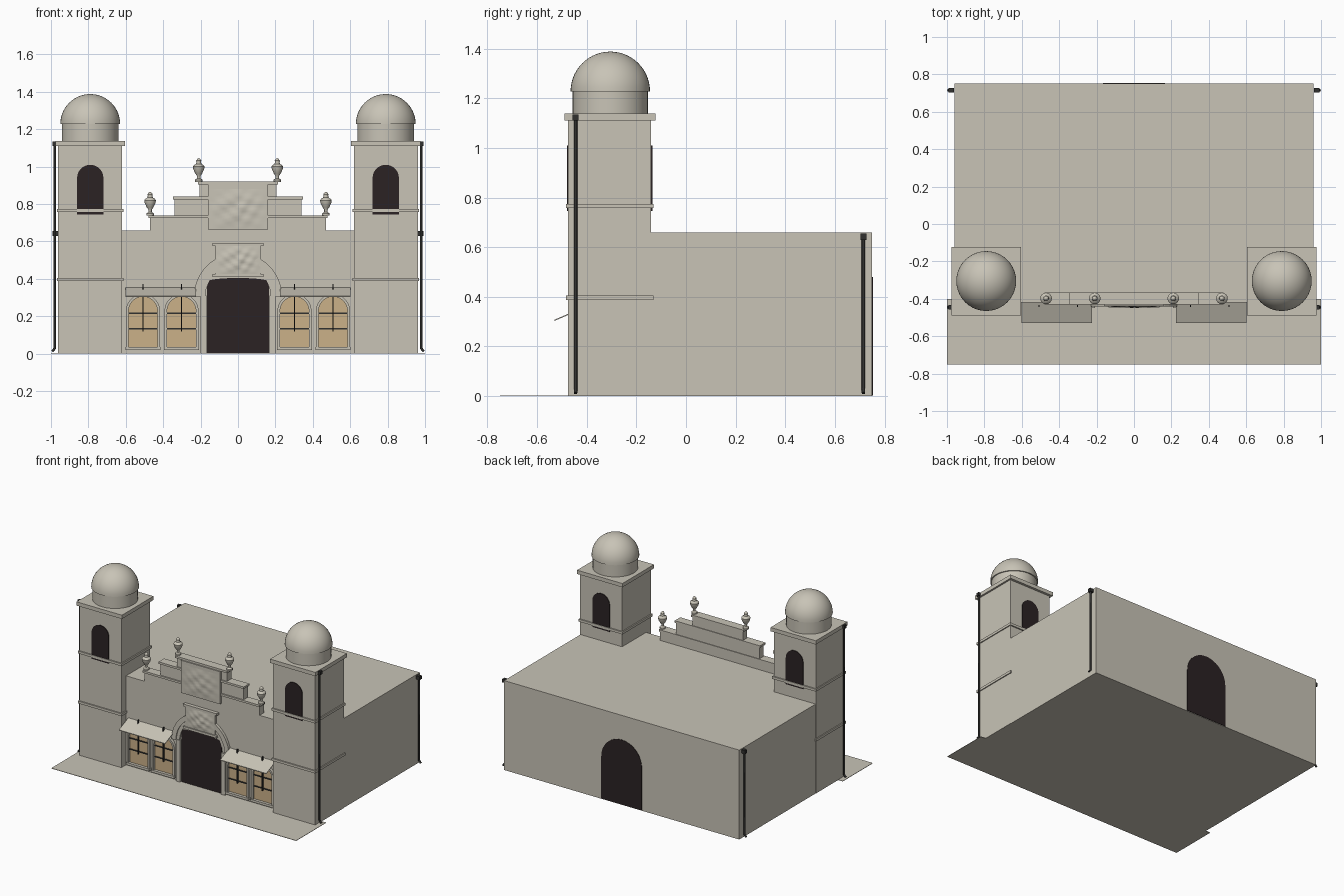
import bpy, bmesh
from math import sin, cos, pi, radians
from mathutils import Vector

cube = bpy.data.objects.get("Cube")
if cube:
    bpy.data.objects.remove(cube, do_unlink=True)


def material(name, rgb):
    m = bpy.data.materials.new(name)
    m.use_nodes = True
    m.diffuse_color = (*rgb, 1)
    m.node_tree.nodes["Principled BSDF"].inputs["Base Color"].default_value = (*rgb, 1)
    return m


STONE = material("pale stone", (0.58, 0.55, 0.47))
DARK = material("dark opening", (0.024, 0.016, 0.017))
GLASS = material("tan glass", (0.60, 0.44, 0.25))
METAL = material("dark metal", (0.03, 0.03, 0.028))


def finish(name, bm, mat, smooth=False):
    bmesh.ops.recalc_face_normals(bm, faces=bm.faces)
    mesh = bpy.data.meshes.new(name)
    bm.to_mesh(mesh)
    bm.free()
    mesh.materials.append(mat)
    ob = bpy.data.objects.new(name, mesh)
    bpy.context.scene.collection.objects.link(ob)
    if smooth:
        bpy.ops.object.select_all(action='DESELECT')
        ob.select_set(True)
        bpy.context.view_layer.objects.active = ob
        bpy.ops.object.shade_smooth_by_angle(angle=radians(35))
    return ob


def box(name, x, y, z, mat=STONE):
    bm = bmesh.new()
    bmesh.ops.create_cube(bm, size=1)
    for v in bm.verts:
        v.co = [r[0] + (c + 0.5) * (r[1] - r[0]) for r, c in zip((x, y, z), v.co)]
    return finish(name, bm, mat)


def slab(name, outline, y, mat=STONE):
    """Extrude an x-z outline between two depths."""
    bm = bmesh.new()
    face = bm.faces.new([bm.verts.new((px, y[0], pz)) for px, pz in outline])
    ext = bmesh.ops.extrude_face_region(bm, geom=[face])["geom"]
    moved = [g for g in ext if isinstance(g, bmesh.types.BMVert)]
    bmesh.ops.translate(bm, verts=moved, vec=(0, y[1] - y[0], 0))
    return finish(name, bm, mat)


def arc(cx, cz, r, n=24, rise=1.0):
    return [(cx + r * cos(pi * i / n), cz + rise * r * sin(pi * i / n)) for i in range(n + 1)]


def arch(cx, r, z0, top):
    """Round-headed opening outline."""
    return [(cx - r, z0), (cx + r, z0)] + arc(cx, top - r, r)


def arch_frame(cx, r, width, z0, top):
    """Open-bottomed band around a round-headed opening."""
    spring = top - r
    outer = [(cx + r + width, z0)] + arc(cx, spring, r + width) + [(cx - r - width, z0)]
    inner = [(cx + r, z0)] + arc(cx, spring, r) + [(cx - r, z0)]
    return outer + inner[::-1]


def lathe(name, profile, at, segments, mat=STONE):
    bm = bmesh.new()
    vs = [bm.verts.new((r, 0, z)) for r, z in profile]
    edges = [bm.edges.new(p) for p in zip(vs, vs[1:])]
    bmesh.ops.spin(bm, geom=vs + edges, cent=(0, 0, 0), axis=(0, 0, 1),
                   angle=2 * pi, steps=segments)
    bmesh.ops.remove_doubles(bm, verts=bm.verts, dist=0.0004)
    bmesh.ops.translate(bm, verts=bm.verts, vec=at)
    return finish(name, bm, mat, True)


def pipe(name, points, radius):
    curve = bpy.data.curves.new(name, 'CURVE')
    curve.dimensions = '3D'
    curve.bevel_depth = radius
    curve.bevel_resolution = 2
    curve.use_fill_caps = True
    spline = curve.splines.new('POLY')
    spline.points.add(len(points) - 1)
    for p, co in zip(spline.points, points):
        p.co = (*co, 1)
    curve.materials.append(METAL)
    ob = bpy.data.objects.new(name, curve)
    bpy.context.scene.collection.objects.link(ob)


def relief(name, x, z, y, depth):
    """Carved panel with a soft rippled surface."""
    bm = bmesh.new()
    bmesh.ops.create_grid(bm, x_segments=24, y_segments=14, size=0.5)
    for v in bm.verts:
        u, w = v.co.x, v.co.y
        edge = (1 - 4 * u * u) * (1 - 4 * w * w)
        bump = depth * edge * (0.5 + 0.5 * sin(19 * u + 5 * w) * cos(17 * w - 7 * abs(u)))
        v.co = (x[0] + (u + 0.5) * (x[1] - x[0]), y - bump, z[0] + (w + 0.5) * (z[1] - z[0]))
    return finish(name, bm, STONE, True)


FACE = -0.42

# Hall and forecourt
box("hall", (-0.96, 0.96), (FACE, 0.75), (0, 0.66))
box("forecourt", (-1, 1), (-0.75, -0.40), (0, 0.003))
slab("back_door", arch(0, 0.165, 0.003, 0.48), (0.745, 0.753), DARK)

# Main doorway, its arch and the plaque above
slab("front_door", [(-0.165, 0.003), (0.165, 0.003)] + arc(0, 0.385, 0.165, rise=0.12),
     (FACE - 0.006, FACE + 0.002), DARK)
slab("tympanum", arc(0, 0.385, 0.165, rise=0.12) + arc(0, 0.31, 0.19)[4:-4][::-1],
     (FACE - 0.01, FACE))
for i, (r, w, d) in enumerate(((0.20, 0.035, 0.02), (0.175, 0.025, 0.012))):
    slab(f"door_arch_{i}", arch_frame(0, r, w, 0.305, 0.305 + r), (FACE - d, FACE))
box("plaque", (-0.12, 0.12), (FACE - 0.018, FACE), (0.42, 0.58))
relief("plaque_carving", (-0.12, 0.12), (0.42, 0.58), FACE - 0.019, 0.012)
for z in (0.41, 0.575):
    box("plaque_rail", (-0.137, 0.137), (FACE - 0.026, FACE), (z, z + 0.017))

# Stepped parapet with caps
for i, (half, z0, z1) in enumerate(((0.47, 0.66, 0.74), (0.34, 0.74, 0.84), (0.205, 0.84, 0.92))):
    box(f"parapet_step_{i}", (-half, half), (-0.42, -0.37), (z0, z1))
    box(f"parapet_cap_{i}", (-half - 0.008, half + 0.008), (-0.43, -0.365), (z1 - 0.015, z1))
box("parapet_panel", (-0.16, 0.16), (-0.438, -0.40), (0.665, 0.905))
relief("parapet_carving", (-0.155, 0.155), (0.67, 0.88), -0.439, 0.01)

URN = [(0, 0), (0.02, 0), (0.02, 0.012), (0.009, 0.02), (0.009, 0.032), (0.018, 0.045),
       (0.029, 0.068), (0.031, 0.082), (0.026, 0.09), (0.015, 0.096), (0.012, 0.106),
       (0.014, 0.114), (0.007, 0.124), (0, 0.128)]
DOME = [(0, 0)] + [(0.16 * cos(pi * i / 28), 0.16 * sin(pi * i / 28)) for i in range(14)] + [(0, 0.16)]

for side, s in (("left", 1), ("right", -1)):
    def span(a, b):
        return tuple(sorted((s * a, s * b)))

    # Tower with bands, cornice and dome
    box(f"{side}_tower", span(0.62, 0.962), (-0.475, -0.14), (0, 1.115))
    for z in (0.388, 0.757):
        box(f"{side}_tower_band", span(0.611, 0.969), (-0.484, -0.131), (z, z + 0.018))
    box(f"{side}_cornice", span(0.605, 0.975), (-0.49, -0.122), (1.11, 1.138))
    centre = (s * 0.79, -0.305)
    lathe(f"{side}_drum", [(0, 1.135), (0.152, 1.135), (0.152, 1.23), (0, 1.23)], (*centre, 0), 40)
    lathe(f"{side}_dome", DOME, (*centre, 1.228), 40)

    # Tower openings, front and back
    for y in (-0.48, -0.142):
        slab(f"{side}_tower_opening", arch(s * 0.79, 0.07, 0.745, 1.01), (y, y + 0.007), DARK)

    # Drain pipes with hopper heads
    for place, y, top in (("front", -0.445, 1.12), ("back", 0.715, 0.64)):
        pipe(f"{side}_{place}_pipe", [(s * 0.979, y, top), (s * 0.979, y, 0.03),
                                      (s * 0.993, y, 0.012)], 0.007)
        box(f"{side}_{place}_hopper", span(0.962, 0.992), (y - 0.012, y + 0.012),
            (top - 0.01, top + 0.015), METAL)

    # Urns on the parapet
    for x, z in ((0.21, 0.918), (0.47, 0.738)):
        lathe(f"{side}_urn", URN, (s * x, -0.398, z), 16)

    # Door jamb
    box(f"{side}_jamb", span(0.168, 0.2), (FACE - 0.018, FACE), (0, 0.31))

    # Arched windows with glazing bars
    for x in (0.302, 0.508):
        cx = s * x
        slab(f"{side}_window_glass", arch(cx, 0.077, 0.037, 0.305), (FACE - 0.007, FACE + 0.001), GLASS)
        slab(f"{side}_window_frame", arch_frame(cx, 0.077, 0.014, 0.03, 0.305), (FACE - 0.022, FACE))
        box(f"{side}_window_sill", (cx - 0.094, cx + 0.094), (FACE - 0.028, FACE), (0.02, 0.037))
        for z in (0.13, 0.212):
            box(f"{side}_glazing_rail", (cx - 0.077, cx + 0.077), (FACE - 0.014, FACE),
                (z, z + 0.007), METAL)
        box(f"{side}_glazing_bar", (cx - 0.003, cx + 0.003), (FACE - 0.025, FACE - 0.012),
            (0.12, 0.372), METAL)

    # Sloping awning over the window pair
    awning = box(f"{side}_awning", span(0.225, 0.602), (-0.53, FACE), (0.35, 0.355))
    for v in awning.data.vertices:
        if v.co.y < -0.5:
            v.co.z -= 0.047
